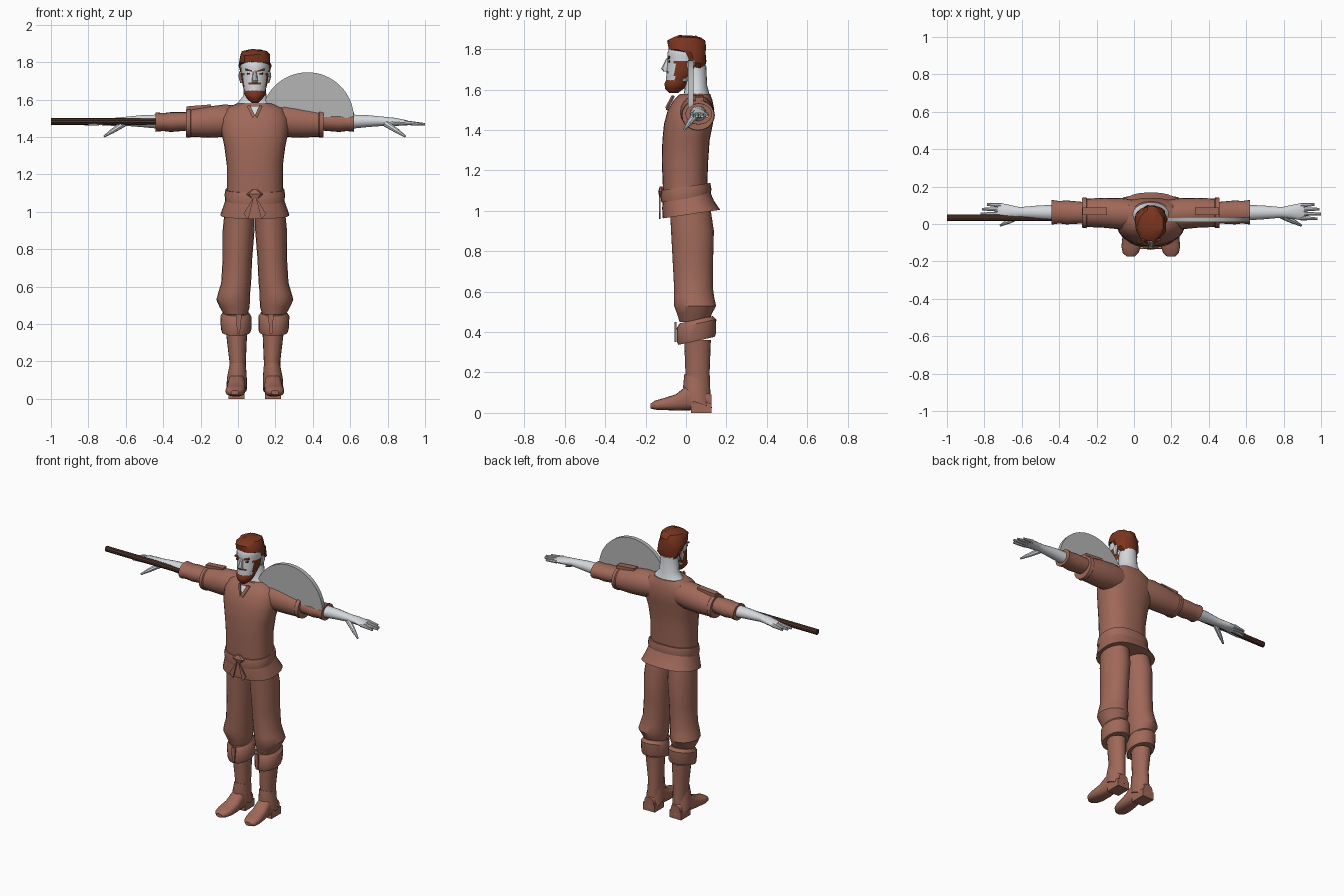
import bpy
import bmesh
import math
import random
from mathutils import Vector

random.seed(4)
MID = 0.09  # sideways offset of the body
built = []

if "Cube" in bpy.data.objects:
    bpy.data.objects.remove(bpy.data.objects["Cube"], do_unlink=True)


def material(name, red, green, blue):
    mat = bpy.data.materials.new(name)
    mat.use_nodes = True
    color = (red, green, blue, 1)
    mat.diffuse_color = color
    for node in mat.node_tree.nodes:
        if node.type == "BSDF_PRINCIPLED":
            node.inputs["Base Color"].default_value = color
            node.inputs["Roughness"].default_value = 0.8
    return mat


cloth = material("brown cloth", .35, .14, .1)
skin = material("pale skin", .66, .69, .72)
hair = material("auburn hair", .2, .036, .014)
wood = material("dark wood", .075, .035, .023)
metal = material("grey metal", .46, .46, .46)
dark = material("dark eye", .02, .015, .015)


def finish(bm, name, mat, pair=False):
    """Turn a bmesh into an object, with a mirrored twin if asked."""
    for side in ((1, -1) if pair else (1,)):
        copy = bm.copy()
        for v in copy.verts:
            v.co.x = v.co.x * side + MID
        bmesh.ops.recalc_face_normals(copy, faces=copy.faces)
        label = name if not pair else ("left_" if side > 0 else "right_") + name
        mesh = bpy.data.meshes.new(label)
        copy.to_mesh(mesh)
        copy.free()
        mesh.materials.append(mat)
        obj = bpy.data.objects.new(label, mesh)
        bpy.context.scene.collection.objects.link(obj)
        built.append(obj)
    bm.free()
    return built[-1]


def loft(name, mat, rings, axis="Z", sides=20, power=2.0, steps=1,
         tilt=0.0, jitter=0.0, pair=False):
    """Skin over oval rings given as (position, centre u, centre v, radius u, radius v)."""
    fine = []
    for low, high in zip(rings, rings[1:]):
        for s in range(steps):
            fine.append([a + (b - a) * s / steps for a, b in zip(low, high)])
    fine.append(rings[-1])
    bm = bmesh.new()
    loops = []
    for t, cu, cv, ru, rv in fine:
        loop = []
        for i in range(sides):
            angle = math.tau * i / sides
            c, s = math.cos(angle), math.sin(angle)
            u = cu + ru * math.copysign(abs(c) ** (2 / power), c)
            v = cv + rv * math.copysign(abs(s) ** (2 / power), s)
            spot = {"X": (t, u, v), "Y": (u, t, v), "Z": (u, v, t + tilt * v)}[axis]
            noise = Vector([random.uniform(-jitter, jitter) for _ in range(3)])
            loop.append(bm.verts.new(Vector(spot) + noise))
        loops.append(loop)
    for a, b in zip(loops, loops[1:]):
        for i in range(sides):
            j = (i + 1) % sides
            bm.faces.new((a[i], a[j], b[j], b[i]))
    bm.faces.new(loops[0])
    bm.faces.new(loops[-1])
    return finish(bm, name, mat, pair)


def rod(name, mat, start, end, r1, r2, sides=8, pair=False):
    start, end = Vector(start), Vector(end)
    bm = bmesh.new()
    bmesh.ops.create_cone(bm, cap_ends=True, segments=sides, radius1=r1, radius2=r2,
                          depth=(end - start).length)
    turn = (end - start).to_track_quat("Z", "Y")
    for v in bm.verts:
        v.co = turn @ v.co + (start + end) / 2
    return finish(bm, name, mat, pair)


def box(name, mat, centre, size, lean=0.0, pair=False):
    bm = bmesh.new()
    bmesh.ops.create_cube(bm, size=1)
    for v in bm.verts:
        v.co = Vector(a * b for a, b in zip(v.co, size))
        v.co.z += lean * v.co.x
        v.co += Vector(centre)
    return finish(bm, name, mat, pair)


def plate(name, mat, points, depth, pair=False):
    bm = bmesh.new()
    face = bm.faces.new([bm.verts.new(p) for p in points])
    grown = bmesh.ops.extrude_face_region(bm, geom=[face], use_keep_orig=True)
    for item in grown["geom"]:
        if isinstance(item, bmesh.types.BMVert):
            item.co += Vector(depth)
    return finish(bm, name, mat, pair)


# Torso, belt and flared tunic hem
loft("shirt", cloth, [
    (1.08, 0, -.005, .15, .108), (1.25, 0, -.005, .15, .115), (1.35, 0, 0, .163, .117),
    (1.43, 0, .012, .18, .121), (1.5, 0, .025, .18, .115), (1.55, 0, .035, .155, .095),
    (1.578, 0, .045, .1, .075)], power=2.4, sides=28)
loft("belt", cloth, [(1.06, 0, 0, .158, .122), (1.09, 0, 0, .162, .126),
                     (1.12, 0, 0, .157, .12)], power=2.4, sides=28, tilt=.15)
loft("tunic_hem", cloth, [(.98, 0, .027, .185, .142), (1.03, 0, .01, .168, .128),
                          (1.09, 0, 0, .148, .114)], power=2.5, sides=28, tilt=.15)
loft("belt_knot", cloth, [(1.07, 0, -.12, .02, .012), (1.095, 0, -.122, .045, .016),
                          (1.12, 0, -.12, .012, .01)], sides=8)
plate("belt_tail", cloth, [(.005, -.125, 1.08), (.035, -.125, .96), (.06, -.125, .99)],
      (0, -.009, 0), pair=True)
plate("neck_opening", skin, [(-.028, -.06, 1.565), (.028, -.06, 1.565), (0, -.087, 1.515)],
      (0, -.005, 0))
plate("collar_flap", cloth, [(.026, -.062, 1.572), (.042, -.056, 1.565), (.012, -.09, 1.5),
                             (0, -.092, 1.515)], (0, -.009, 0), pair=True)

# Neck and head
loft("neck", skin, [(1.54, 0, .05, .13, .075), (1.585, 0, .052, .09, .062),
                    (1.62, 0, .05, .062, .055), (1.72, 0, .045, .055, .055)])
head = loft("head", skin, [
    (1.6, 0, -.06, .032, .038), (1.63, 0, -.045, .052, .055), (1.68, 0, -.02, .066, .077),
    (1.73, 0, -.005, .073, .088), (1.78, 0, 0, .076, .092), (1.82, 0, .005, .07, .085),
    (1.845, 0, .005, .05, .06)], sides=36, steps=4)

# Beard line, sideburns and moustache on the face
head.data.materials.append(hair)
for face in head.data.polygons:
    x, y, z = abs(face.center.x - MID), face.center.y, face.center.z
    jaw = y < .03 and z < 1.648
    sideburn = x > .052 and -.055 < y < .03 and z < 1.74
    moustache = x < .03 and y < -.05 and 1.675 < z < 1.69
    if jaw or sideburn or moustache:
        face.material_index = 1
loft("beard", hair, [(1.583, 0, -.062, .018, .022), (1.605, 0, -.057, .042, .048),
                     (1.63, 0, -.048, .057, .06), (1.648, 0, -.04, .056, .06)], sides=14)
loft("nose", skin, [(1.69, 0, -.098, .014, .014), (1.703, 0, -.1, .016, .023),
                    (1.755, 0, -.086, .009, .012)], sides=8)
loft("ear", skin, [(1.69, .072, .02, .006, .01), (1.725, .079, .024, .009, .02),
                   (1.75, .078, .026, .006, .014)], sides=8, pair=True)
box("brow", hair, (.033, -.085, 1.757), (.036, .014, .009), lean=.25, pair=True)
box("eye", dark, (.031, -.083, 1.738), (.024, .009, .009), lean=.12, pair=True)

# Swept hair, faceted
loft("hair", hair, [
    (1.7, 0, .052, .045, .04), (1.735, 0, .045, .077, .053), (1.785, 0, .026, .086, .073),
    (1.8, 0, .004, .087, .095), (1.84, 0, 0, .08, .095), (1.858, 0, .002, .066, .075),
    (1.866, 0, .01, .035, .045)], sides=14, jitter=.005)

# Arms, along X
loft("upper_sleeve", cloth, [
    (.06, .05, 1.49, .075, .075), (.16, .055, 1.487, .084, .087), (.25, .06, 1.48, .08, .083),
    (.34, .06, 1.474, .076, .073), (.345, .06, 1.474, .083, .077),
    (.367, .06, 1.473, .08, .074)], axis="X", pair=True)
loft("lower_sleeve", cloth, [
    (.33, .06, 1.485, .055, .048), (.45, .062, 1.48, .064, .053), (.49, .063, 1.48, .06, .048),
    (.53, .063, 1.48, .066, .052)], axis="X", pair=True)
loft("forearm", skin, [
    (.45, .06, 1.48, .045, .043), (.6, .062, 1.485, .037, .033), (.7, .062, 1.484, .028, .024),
    (.75, .065, 1.481, .036, .022), (.8, .066, 1.477, .045, .016), (.82, .066, 1.475, .042, .012)],
    axis="X", sides=14, pair=True)
for name, y, tip in (("index", .032, .89), ("middle", .055, .91),
                     ("ring", .078, .902), ("little", .1, .875)):
    rod(name + "_finger", skin, (.8, y, 1.477), (tip, y * 1.12 - .008, 1.468),
        .0125, .007, pair=True)
rod("thumb", skin, (.7, .045, 1.472), (.765, .012, 1.43), .018, .013, pair=True)
rod("thumb_tip", skin, (.762, .014, 1.432), (.805, -.008, 1.403), .013, .006, pair=True)
box("shoulder_strap", cloth, (.3, .067, 1.558), (.13, .04, .022), lean=-.08, pair=True)

# Trousers and boots
loft("trouser_leg", cloth, [
    (.45, .103, .04, .062, .072), (.49, .108, .042, .08, .086), (.53, .116, .045, .09, .104),
    (.57, .11, .04, .085, .1), (.62, .1, .037, .08, .096), (.75, .093, .034, .079, .1),
    (.9, .087, .032, .085, .106), (1.02, .08, .02, .08, .1)], pair=True)
loft("boot_cuff", cloth, [(.345, .1, .052, .076, .09), (.36, .1, .052, .081, .096),
                          (.43, .102, .052, .083, .098), (.45, .102, .05, .07, .082)],
     tilt=.22, pair=True)
plate("cuff_tie", cloth, [(.07, -.047, .45), (.1, -.047, .45), (.095, -.047, .35),
                          (.08, -.047, .35)], (0, -.009, 0), pair=True)
loft("boot_shaft", cloth, [(.06, .095, .06, .045, .062), (.2, .092, .057, .044, .06),
                           (.36, .098, .057, .057, .066)], pair=True)
loft("ankle_flap", cloth, [(.07, .098, .058, .055, .07), (.13, .096, .052, .053, .066),
                           (.19, .092, .05, .045, .058)], tilt=-.35, pair=True)
loft("foot", cloth, [
    (.125, .098, .055, .034, .035), (.06, .098, .075, .046, .06), (0, .098, .072, .046, .06),
    (-.05, .1, .052, .05, .04), (-.12, .105, .042, .052, .028), (-.155, .108, .038, .042, .022),
    (-.175, .108, .034, .02, .012)], axis="Y", power=2.6, pair=True)
box("boot_heel", cloth, (.098, .075, .025), (.086, .1, .05), pair=True)

# Half-round shield plate and staff
arc = [math.pi * i / 32 for i in range(33)]
plate("half_disc", metal, [(.282 + .248 * math.cos(a), .01, 1.498 + .248 * math.sin(a))
                           for a in arc], (0, .027, 0))
rod("staff", wood, (-1 - MID, .033, 1.483), (-.44, .033, 1.483), .018, .018, sides=10)

# Smooth shading with sharp edges kept
bpy.ops.object.select_all(action="DESELECT")
for obj in built:
    obj.select_set(True)
bpy.context.view_layer.objects.active = built[0]
bpy.ops.object.shade_smooth_by_angle(angle=math.radians(35))
